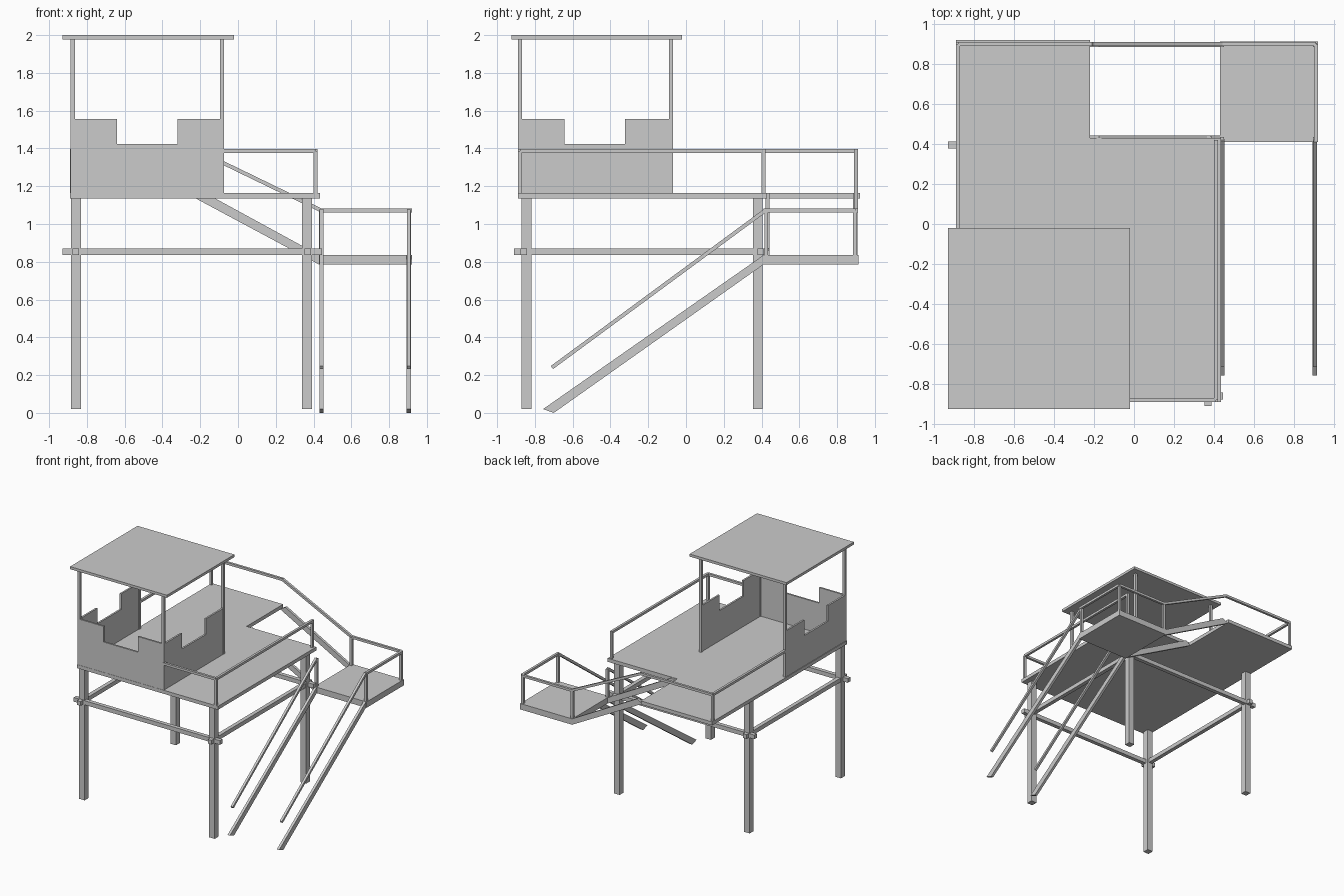
import bpy
import bmesh
from mathutils import Vector

cube = bpy.data.objects.get("Cube")
if cube:
    bpy.data.objects.remove(cube)

grey = bpy.data.materials.new("plain_grey")
grey.use_nodes = True
colour = (0.6, 0.6, 0.6, 1)
grey.diffuse_color = colour
grey.node_tree.nodes["Principled BSDF"].inputs["Base Color"].default_value = colour


def prism(name, outline, push):
    """Extrude a flat outline of 3D points along the vector push."""
    bm = bmesh.new()
    face = bm.faces.new([bm.verts.new(p) for p in outline])
    new = bmesh.ops.extrude_face_region(bm, geom=[face])["geom"]
    verts = [v for v in new if isinstance(v, bmesh.types.BMVert)]
    bmesh.ops.translate(bm, verts=verts, vec=push)
    bmesh.ops.recalc_face_normals(bm, faces=bm.faces)
    mesh = bpy.data.meshes.new(name)
    bm.to_mesh(mesh)
    bm.free()
    mesh.materials.append(grey)
    obj = bpy.data.objects.new(name, mesh)
    bpy.context.collection.objects.link(obj)
    return obj


def box(name, x0, x1, y0, y1, z0, z1):
    return prism(name, [(x0, y0, z0), (x1, y0, z0), (x1, y1, z0), (x0, y1, z0)],
                 (0, 0, z1 - z0))


def bar(name, a, b, w=0.02):
    """Square bar between two points."""
    a, b = Vector(a), Vector(b)
    d = (b - a).normalized()
    side = d.cross((0, 0, 1))
    side = side.normalized() if side.length > 0.01 else Vector((1, 0, 0))
    up = side.cross(d)
    side, up = side * w / 2, up * w / 2
    return prism(name, [a - side - up, a + side - up, a + side + up, a - side + up], b - a)


def rail(name, points):
    for i, (a, b) in enumerate(zip(points, points[1:])):
        bar(f"{name}_{i + 1}", a, b)


# Main deck with a stair opening in the back corner
W, E, S, N = -0.89, 0.435, -0.89, 0.92
DECK = 1.165
prism("deck", [(x, y, 1.135) for x, y in
               [(W, S), (E, S), (E, 0.43), (-0.22, 0.43), (-0.22, N), (W, N)]],
      (0, 0, 0.03))

# Legs
for side, x in (("right", -0.857), ("left", 0.365)):
    for end, y in (("front", -0.845), ("back", 0.38)):
        box(f"{end}_{side}_leg", x - 0.026, x + 0.026, y - 0.026, y + 0.026, 0.02, 1.135)

# Horizontal braces round the legs
for end, y in (("front", -0.86), ("back", 0.395)):
    box(f"{end}_brace", -0.93, 0.445, y - 0.017, y + 0.017, 0.835, 0.87)
for side, x in (("right", -0.86), ("left", 0.37)):
    box(f"{side}_brace", x - 0.017, x + 0.017, -0.91, 0.44, 0.835, 0.87)


# Cabin walls with a window notch, open at the back
def wall(name, origin, along, push):
    shape = [(0, 0), (0.81, 0), (0.81, 1), (0.565, 1), (0.565, 0.66),
             (0.245, 0.66), (0.245, 1), (0, 1)]
    origin, along = Vector(origin), Vector(along)
    prism(name, [origin + along * t + Vector((0, 0, 0.39 * h)) for t, h in shape], push)


wall("cabin_front_wall", (-0.885, -0.888, DECK), (1, 0, 0), (0, 0.015, 0))
wall("cabin_right_wall", (-0.885, -0.888, DECK), (0, 1, 0), (0.015, 0, 0))
wall("cabin_left_wall", (-0.09, -0.888, DECK), (0, 1, 0), (0.015, 0, 0))

# Roof and its posts
box("roof", -0.93, -0.02, -0.925, -0.02, 1.978, 2.0)
for x in (-0.875, -0.084):
    for y in (-0.878, -0.08):
        bar("roof_post", (x, y, DECK), (x, y, 1.98), 0.022)

# Deck railings
R, P = 1.387, 1.072
rail("deck_left_rail", [(-0.08, -0.88, R), (0.41, -0.88, R), (0.41, 0.42, R)])
rail("deck_right_rail", [(-0.88, -0.07, R), (-0.88, 0.9, R), (-0.21, 0.9, R),
                         (0.44, 0.9, P), (0.91, 0.9, P), (0.91, 0.41, P)])
for x, y in ((0.41, -0.88), (0.41, 0.41), (-0.88, 0.9)):
    bar("deck_rail_post", (x, y, DECK), (x, y, R))

# Landing and its posts
box("landing", 0.43, 0.92, 0.41, 0.912, 0.785, 0.835)
for x in (0.44, 0.905):
    for y in (0.425, 0.895):
        bar("landing_post", (x, y, 0.8), (x, y, P))

# Upper stair stringers, from deck to landing
for y in (0.42, 0.885):
    prism("upper_stringer", [(x, y, z) for x, z in
                             [(-0.225, 1.136), (-0.175, DECK), (0.43, 0.835), (0.43, 0.785)]],
          (0, 0.022, 0))

# Lower stair stringers and hand rails, from landing to ground
for x in (0.431, 0.893):
    prism("lower_stringer", [(x, y, z) for y, z in
                             [(-0.757, 0.02), (0.41, 0.835), (0.41, 0.785), (-0.7, 0)]],
          (0.022, 0, 0))
    bar("lower_hand_rail", (x + 0.011, -0.71, 0.24), (x + 0.011, 0.42, P))
